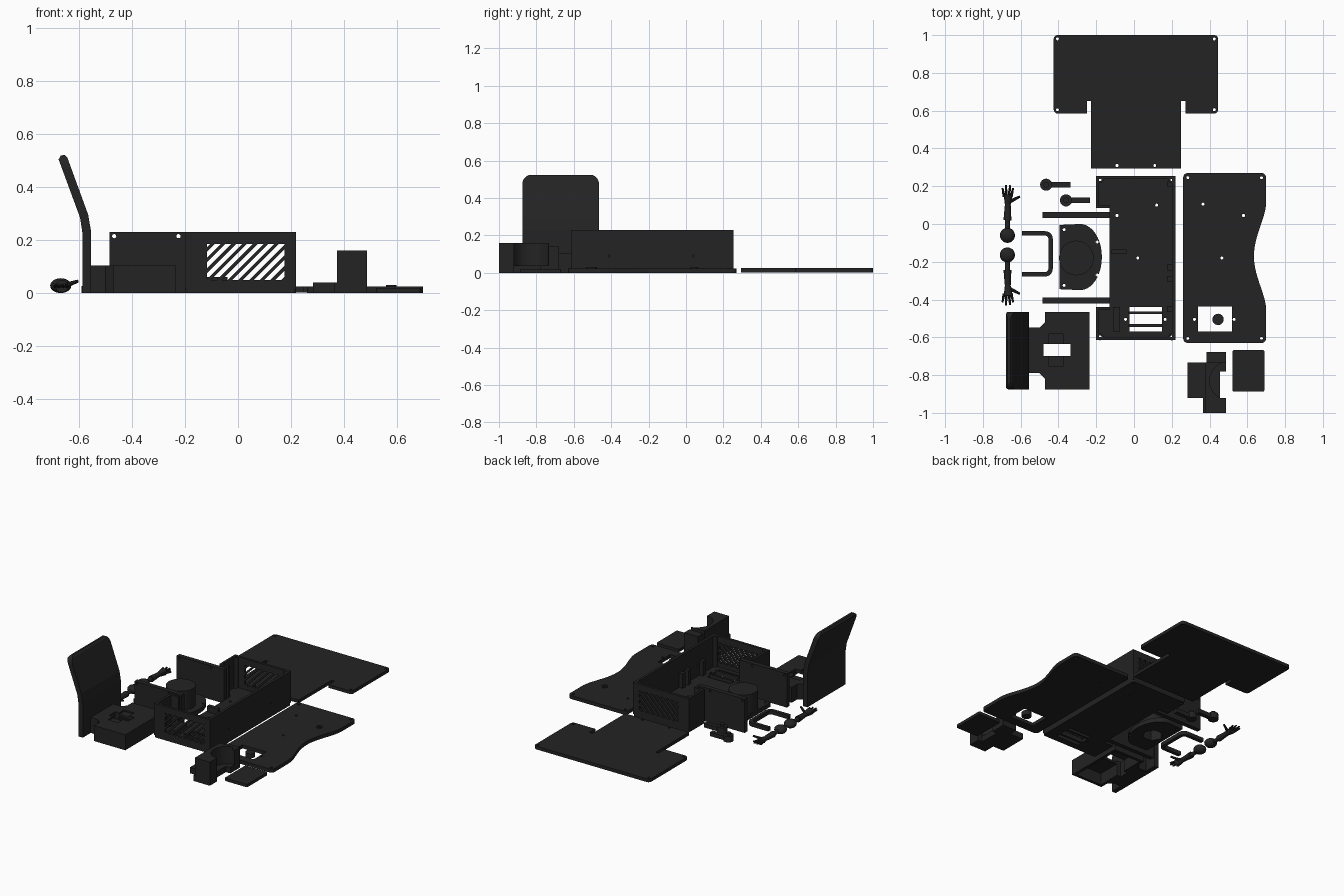
import bpy, bmesh, math
from mathutils import Vector

if "Cube" in bpy.data.objects:
    bpy.data.objects.remove(bpy.data.objects["Cube"])

mat = bpy.data.materials.new("charcoal plastic")
mat.diffuse_color = (0.017, 0.017, 0.017, 1)
mat.use_nodes = True
mat.node_tree.nodes["Principled BSDF"].inputs["Base Color"].default_value = mat.diffuse_color

def finish(name, bm, smooth=False):
    bmesh.ops.recalc_face_normals(bm, faces=bm.faces)
    me = bpy.data.meshes.new(name)
    bm.to_mesh(me)
    bm.free()
    me.materials.append(mat)
    ob = bpy.data.objects.new(name, me)
    bpy.context.collection.objects.link(ob)
    if smooth:
        bpy.context.view_layer.objects.active = ob
        bpy.ops.object.select_all(action='DESELECT')
        ob.select_set(True)
        bpy.ops.object.shade_smooth_by_angle(angle=math.radians(35))
    return ob

def prism(name, pts, a, b, axis='z'):
    """Extrude a 2D outline from a to b along an axis."""
    place = {'z': lambda u, v, w: (u, v, w), 'y': lambda u, v, w: (u, w, v),
             'x': lambda u, v, w: (w, u, v)}[axis]
    bm = bmesh.new()
    lo = [bm.verts.new(place(u, v, a)) for u, v in pts]
    hi = [bm.verts.new(place(u, v, b)) for u, v in pts]
    bm.faces.new(lo)
    bm.faces.new(hi)
    for i in range(len(pts)):
        j = (i + 1) % len(pts)
        bm.faces.new((lo[i], lo[j], hi[j], hi[i]))
    return finish(name, bm)

def rect(x0, x1, y0, y1, r=0, n=5):
    if not r:
        return [(x0, y0), (x1, y0), (x1, y1), (x0, y1)]
    out = []
    for k, (cx, cy) in enumerate([(x0+r, y0+r), (x1-r, y0+r), (x1-r, y1-r), (x0+r, y1-r)]):
        out += [(cx + r*math.cos(t), cy + r*math.sin(t))
                for t in (math.pi*(1 + k/2 + i/n/2) for i in range(n + 1))]
    return out

def circle(x, y, r, n=24):
    return [(x + r*math.cos(2*math.pi*i/n), y + r*math.sin(2*math.pi*i/n)) for i in range(n)]

def box(name, x0, x1, y0, y1, z0, z1):
    return prism(name, rect(x0, x1, y0, y1), z0, z1)

def cut(ob, cutters, op='DIFFERENCE'):
    for c in cutters:
        m = ob.modifiers.new("cut", 'BOOLEAN')
        m.object, m.operation, m.solver = c, op, 'EXACT'
    dg = bpy.context.evaluated_depsgraph_get()
    me = bpy.data.meshes.new_from_object(ob.evaluated_get(dg))
    ob.modifiers.clear()
    ob.data = me
    for c in cutters:
        bpy.data.objects.remove(c)
    return ob

def holes(ob, spots, r=0.008, a=-0.1, b=0.4, axis='z'):
    return cut(ob, [prism("hole", circle(x, y, r, 12), a, b, axis) for x, y in spots])

def rod(bm, p, q, r1, r2, n=12):
    p, q = Vector(p), Vector(q)
    g = bmesh.ops.create_cone(bm, cap_ends=True, segments=n, radius1=r1, radius2=r2, depth=(q-p).length)
    rot = (q-p).to_track_quat('Z', 'Y').to_matrix()
    for v in g['verts']:
        v.co = rot @ v.co + (p+q)/2

# Rear T-shaped lid with slots beside its stem
lid = prism("rear_lid", rect(-0.425, 0.445, 0.585, 1.0, 0.02), 0.003, 0.025)
cut(lid, [box("slot", -0.25, -0.228, 0.5, 0.65, -1, 1), box("slot", 0.25, 0.273, 0.5, 0.65, -1, 1)])
cut(lid, [box("stem", -0.228, 0.25, 0.295, 0.62, 0.003, 0.025)], 'UNION')
holes(lid, [(-0.405, 0.98), (0.425, 0.98), (-0.405, 0.605), (0.425, 0.605), (-0.09, 0.31), (0.11, 0.31)])

# Case floor, stepped inward along the left side
floor = prism("case_floor", rect(-0.2, 0.22, -0.615, 0.255, 0.015), 0, 0.02)
corners = [(-0.18, 0.235), (0.2, 0.235), (-0.18, -0.598), (0.2, -0.598)]
cut(floor, [box("step", -0.3, -0.13, -0.44, 0.085, -1, 1), box("window", -0.025, 0.148, -0.57, -0.44, -1, 1)])
holes(floor, corners + [(0.12, 0.1), (-0.09, 0.045), (0.02, -0.18), (-0.045, -0.505), (0.165, -0.505)])
for y in (-0.47, -0.537):
    box("window_bar", -0.03, 0.15, y-0.007, y+0.007, 0, 0.03)
box("window_rib", -0.11, -0.075, -0.57, -0.44, 0.02, 0.06)

# Case side walls and corner screw posts
H = 0.23
side = box("case_right_wall", 0.202, 0.22, -0.6, 0.24, 0.02, H)
holes(side, [(-0.41, 0.09), (0.04, 0.09)], 0.006, 0.1, 0.4, 'x')
for y0, y1, yr in ((0.085, 0.24, 0.085), (-0.6, -0.44, -0.455)):
    box("case_left_wall", -0.2, -0.184, y0, y1, 0.02, H)
    box("case_return_wall", -0.2, -0.13, yr, yr+0.015, 0.02, H)
for x, y in corners:
    holes(prism("screw_post", circle(x, y, 0.018, 16), 0.02, H), [(x, y)])
for y in (0.21, -0.23, -0.29, -0.45):
    box("wall_rib", 0.175, 0.204, y-0.015, y+0.015, 0.02, 0.12)
box("cable_clip", -0.12, -0.04, -0.16, -0.135, 0.02, 0.06)

def clip(poly, lim, sign):
    out = []
    for (x0, z0), (x1, z1) in zip(poly, poly[1:] + poly[:1]):
        a, b = sign*(x0-lim), sign*(x1-lim)
        if a >= 0:
            out.append((x0, z0))
        if a*b < 0:
            t = a/(a-b)
            out.append((x0 + t*(x1-x0), z0 + t*(z1-z0)))
    return out

# Front and back walls with slanted ventilation slots
for name, y0, y1 in (("case_front_wall", -0.615, -0.598), ("case_back_wall", 0.238, 0.255)):
    wall = box(name, -0.2, 0.22, y0, y1, 0.015, H)
    cutters = []
    for k in range(11):
        b = -0.264 + 0.0405*k
        p = clip([(b, 0.05), (b+0.023, 0.05), (b+0.158, 0.185), (b+0.135, 0.185)], -0.118, 1)
        p = clip(p, 0.175, -1) if p else p
        if len(p) > 2:
            cutters.append(prism("vent", p, y0-0.02, y1+0.02, 'y'))
    cut(wall, cutters)

# Two upright cheek plates on the left of the case
for y in (-0.405, 0.048):
    cheek = box("cheek_plate", -0.485, -0.13, y-0.015, y+0.015, 0, H)
    holes(cheek, [(-0.468, 0.215), (-0.225, 0.215)], 0.008, -1, 1, 'y')

# Right-hand lid with a concave outer edge
edge = [(0.70 - 0.065*(0.5+0.5*math.cos(math.pi*i/10))**0.8, -0.17 + 0.028*i) for i in range(-10, 11)]
shape = rect(0.26, 0.70, -0.63, 0.27, 0.025)
side_lid = prism("side_lid", shape[:12] + edge + shape[12:], 0, 0.024)
cut(side_lid, [box("window", 0.34, 0.518, -0.57, -0.438, -1, 1)])
holes(side_lid, [(0.285, 0.245), (0.675, 0.245), (0.285, -0.605), (0.675, -0.605), (0.365, 0.105),
                 (0.58, 0.045), (0.465, -0.18), (0.32, -0.505), (0.53, -0.505)])
prism("window_disc", circle(0.445, -0.505, 0.03), 0, 0.03)
holes(prism("raised_boss", circle(0.58, 0.045, 0.02), 0.02, 0.03), [(0.58, 0.045)])

# Swivel mount: D-shaped flange and a pedestal with a hexagonal bore
arc = [(-0.285 + 0.115*math.cos(t), -0.175 + 0.175*math.sin(t))
       for t in (math.pi*(i/20 - 0.5) for i in range(21))]
flange = prism("mount_flange", [(-0.395, -0.345)] + arc + [(-0.395, -0.005)], 0, 0.03)
cut(flange, [prism("bore", circle(-0.305, -0.18, 0.065, 6), -1, 1)])
holes(flange, [(-0.37, -0.325), (-0.37, -0.03), (-0.195, -0.095), (-0.195, -0.27)])
pedestal = prism("mount_pedestal", circle(-0.305, -0.18, 0.092, 32), 0.03, 0.16)
cut(pedestal, [prism("bore", circle(-0.305, -0.18, 0.065, 6), -1, 0.15)])

# U-shaped carry handle
outer = rect(-0.66, -0.43, -0.278, -0.038, 0.04)
handle = prism("handle", outer, 0, 0.026)
cut(handle, [prism("inside", rect(-0.75, -0.453, -0.255, -0.061, 0.02), -1, 1),
             box("open_end", -0.8, -0.592, -0.5, 0.2, -1, 1)])

# Two small levers
for x, y in ((-0.465, 0.208), (-0.36, 0.125)):
    prism("lever_hub", circle(x, y, 0.032), 0, 0.04)
    prism("lever_knob", circle(x, y, 0.015), 0.04, 0.055)
    box("lever_bar", x+0.02, x+0.128, y-0.014, y+0.014, 0, 0.028)

# Mirrored arms: ball shoulder, forearm, palm and fingers
for s in (1, -1):
    bm = bmesh.new()
    P = lambda x, y, z: (-0.67 + x, -0.112 + s*(0.052 + y), z)
    g = bmesh.ops.create_uvsphere(bm, u_segments=20, v_segments=12, radius=0.04)
    for v in g['verts']:
        v.co = Vector((v.co.x, v.co.y, v.co.z*0.7)) + Vector(P(0, 0, 0.028))
    rod(bm, P(0, 0.03, 0.026), P(0, 0.08, 0.026), 0.012, 0.014)
    rod(bm, P(0, 0.08, 0.026), P(0.002, 0.17, 0.026), 0.021, 0.015)
    rod(bm, P(0.002, 0.165, 0.026), P(0.004, 0.215, 0.026), 0.016, 0.024)
    for x, tip, l in ((-0.018, -0.026, 0.25), (-0.006, -0.008, 0.267), (0.008, 0.014, 0.265), (0.02, 0.03, 0.25)):
        rod(bm, P(x, 0.205, 0.026), P(tip, l, 0.032), 0.008, 0.005, 8)
    rod(bm, P(0.015, 0.18, 0.028), P(0.065, 0.205, 0.045), 0.01, 0.006, 8)
    finish("arm", bm, True)

# Chair back: bent profile trimmed to rounded top corners
prof = [(-0.587, 0), (-0.587, 0.22), (-0.597, 0.285), (-0.678, 0.505), (-0.67, 0.52), (-0.655, 0.522),
        (-0.645, 0.512), (-0.566, 0.295), (-0.555, 0.23), (-0.555, 0)]
back = prism("chair_back", prof, -0.875, -0.465, 'y')
cut(back, [prism("trim", rect(-0.875, -0.465, -0.3, 0.525, 0.05), -1, 0, 'x')], 'INTERSECT')

# Chair seat: hollow block with a narrow neck and a slot
seat = prism("chair_seat", [(-0.556, -0.79), (-0.5, -0.79), (-0.47, -0.82), (-0.47, -0.875), (-0.235, -0.875),
                            (-0.235, -0.465), (-0.47, -0.465), (-0.47, -0.52), (-0.5, -0.548), (-0.556, -0.548)], 0, 0.105)
cut(seat, [box("hollow", -0.45, -0.255, -0.855, -0.485, -1, 0.08),
           box("slot", -0.48, -0.335, -0.7, -0.635, -1, 1),
           box("recess", -0.45, -0.375, -0.755, -0.58, 0.095, 1)])

# Bearing bracket: low foot and a tall saddle with a round notch
box("bracket_foot", 0.283, 0.45, -0.92, -0.733, 0, 0.04)
saddle = box("bracket_saddle", 0.375, 0.488, -0.92, -0.733, 0, 0.16)
cut(saddle, [prism("notch", circle(0.5, -0.83, 0.1, 32), 0.04, 1),
             box("gap", 0.455, 0.6, -0.92, -0.78, -1, 1)])
box("bracket_front_post", 0.365, 0.488, -1.0, -0.92, 0, 0.04)
box("bracket_front_wall", 0.375, 0.488, -1.0, -0.92, 0.04, 0.16)
box("bracket_rear_post", 0.385, 0.488, -0.735, -0.678, 0, 0.14)

# Loose cover plate
prism("cover_plate", rect(0.522, 0.69, -0.888, -0.667, 0.008), 0, 0.02)
